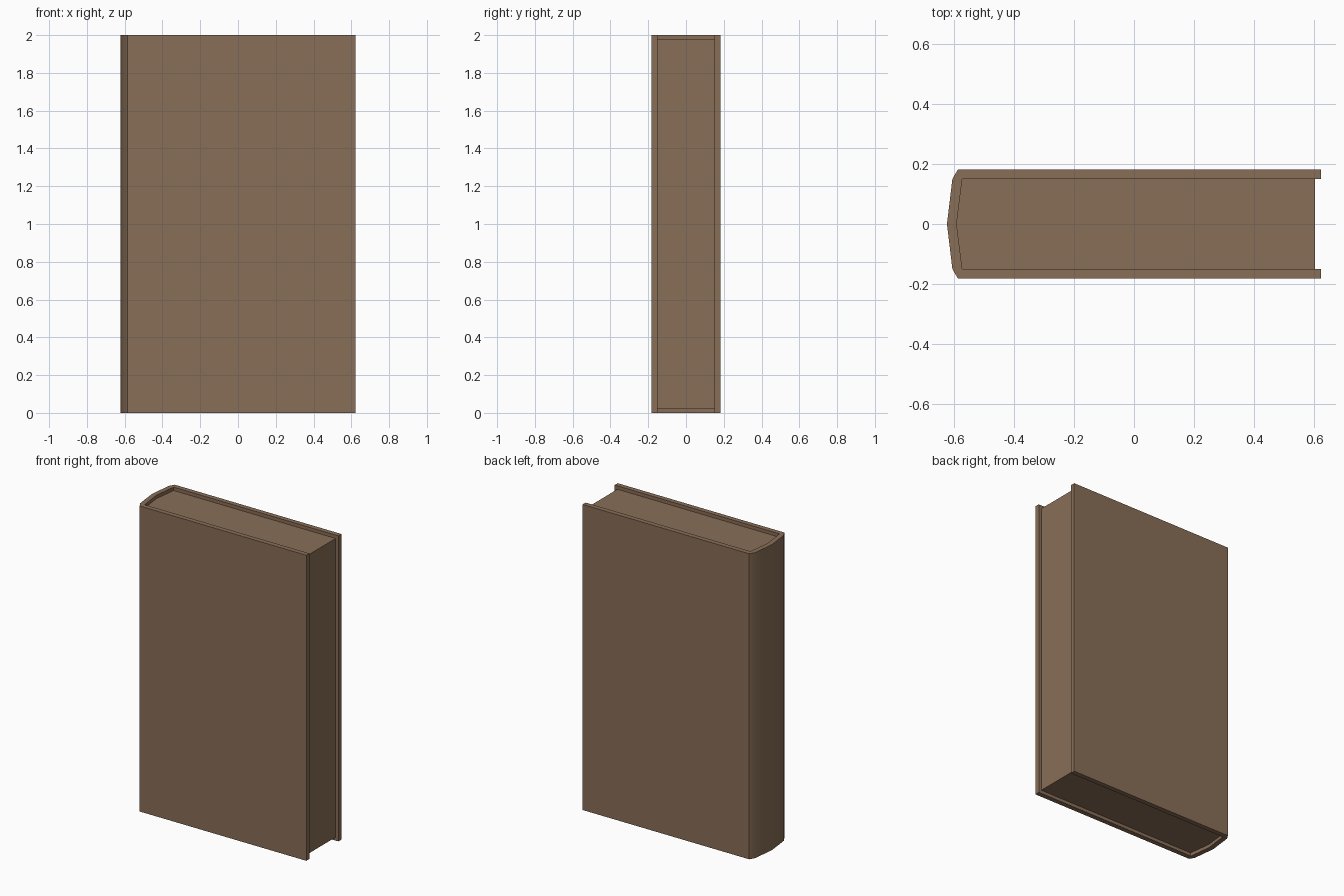
import bpy, bmesh, math

if "Cube" in bpy.data.objects:
    bpy.data.objects.remove(bpy.data.objects["Cube"])

brown = bpy.data.materials.new("brown")
brown.diffuse_color = (0.25, 0.157, 0.095, 1)
brown.use_nodes = True
brown.node_tree.nodes["Principled BSDF"].inputs["Base Color"].default_value = brown.diffuse_color


def prism(name, outline, z0, z1):
    """Extrude a top-view outline from z0 to z1."""
    bm = bmesh.new()
    face = bm.faces.new([bm.verts.new((x, y, z0)) for x, y in outline])
    top = bmesh.ops.extrude_face_region(bm, geom=[face])["geom"]
    for v in top:
        if isinstance(v, bmesh.types.BMVert):
            v.co.z = z1
    bmesh.ops.recalc_face_normals(bm, faces=bm.faces)
    mesh = bpy.data.meshes.new(name)
    bm.to_mesh(mesh)
    bm.free()
    mesh.materials.append(brown)
    obj = bpy.data.objects.new(name, mesh)
    bpy.context.collection.objects.link(obj)
    return obj


def mirrored(half):
    """Complete a half outline (y >= 0, last point on y = 0) across the x axis."""
    return half + [(x, -y) for x, y in reversed(half[:-1])]


# Cover: two boards joined by a rounded spine, as one U-shaped section
outer = mirrored([(0.622, 0.182), (-0.585, 0.182), (-0.604, 0.15), (-0.622, 0)])
inner = mirrored([(0.622, 0.15), (-0.571, 0.15), (-0.59, 0)])
cover = prism("cover", outer + inner[::-1], 0, 2)

# Page block: fills the cover, set in at top, bottom and fore edge
pages = prism("pages", mirrored([(0.602, 0.15), (-0.571, 0.15), (-0.59, 0)]), 0.022, 1.978)

# Smooth the rounded spine, keep the other edges crisp
bpy.ops.object.select_all(action="DESELECT")
for obj in (cover, pages):
    obj.select_set(True)
bpy.context.view_layer.objects.active = cover
bpy.ops.object.shade_smooth_by_angle(angle=math.radians(30))
